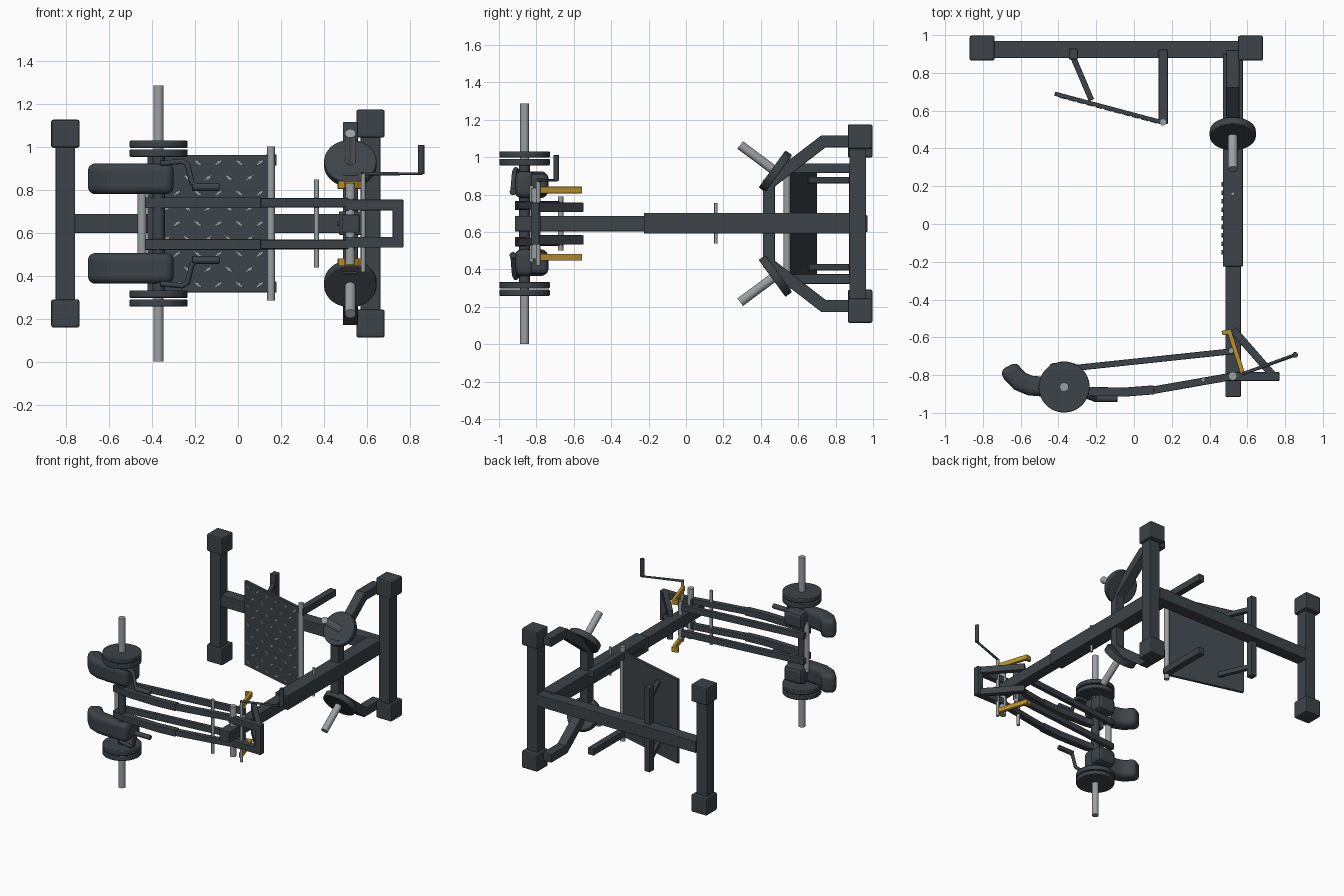
import bpy, bmesh, math
from mathutils import Vector

cube = bpy.data.objects.get("Cube")
if cube:
    bpy.data.objects.remove(cube, do_unlink=True)

MID = 0.645  # height of the mirror plane


def material(name, col, rough=0.6):
    m = bpy.data.materials.new(name)
    m.use_nodes = True
    m.diffuse_color = (*col, 1)
    b = m.node_tree.nodes["Principled BSDF"]
    b.inputs["Base Color"].default_value = (*col, 1)
    b.inputs["Roughness"].default_value = rough
    return m


DARK = material("dark grey steel", (0.046, 0.056, 0.065))
STEEL = material("bare steel", (0.33, 0.35, 0.36))
YELLOW = material("safety yellow", (0.50, 0.29, 0.025))


def finish(bm, name, mat, bevel=0.0, smooth=False, segments=2):
    bmesh.ops.recalc_face_normals(bm, faces=bm.faces)
    me = bpy.data.meshes.new(name)
    bm.to_mesh(me)
    bm.free()
    me.materials.append(mat)
    ob = bpy.data.objects.new(name, me)
    bpy.context.collection.objects.link(ob)
    if bevel:
        mod = ob.modifiers.new("soft edges", "BEVEL")
        mod.width, mod.segments, mod.limit_method = bevel, segments, "ANGLE"
        mod.angle_limit = math.radians(40)
    if smooth:
        bpy.ops.object.select_all(action="DESELECT")
        ob.select_set(True)
        bpy.context.view_layer.objects.active = ob
        bpy.ops.object.shade_smooth_by_angle(angle=math.radians(40))
    return ob


def box(name, x, y, z, mat=DARK, bevel=0.005):
    bm = bmesh.new()
    bmesh.ops.create_cube(bm, size=1)
    for v in bm.verts:
        v.co = [(a + b) / 2 + c * (b - a) for (a, b), c in zip((x, y, z), v.co)]
    return finish(bm, name, mat, bevel)


def rod(name, p, q, r, mat=STEEL, bevel=0.0, sides=32):
    p, q = Vector(p), Vector(q)
    bm = bmesh.new()
    bmesh.ops.create_cone(bm, cap_ends=True, segments=sides, radius1=r, radius2=r,
                          depth=(q - p).length)
    rot = (q - p).to_track_quat("Z", "Y")
    for v in bm.verts:
        v.co = rot @ v.co + (p + q) / 2
    return finish(bm, name, mat, bevel, True)


def ribbon(name, path, width, lo, hi, plane="xy", mat=DARK, bevel=0.004, segments=2):
    """Mitred bar along a flat path, extruded from lo to hi across the plane."""
    pts = [Vector(p) for p in path]
    dirs = [(b - a).normalized() for a, b in zip(pts, pts[1:])]
    left, right = [], []
    for i, p in enumerate(pts):
        a, b = dirs[max(i - 1, 0)], dirs[min(i, len(dirs) - 1)]
        na, nb = Vector((-a.y, a.x)), Vector((-b.y, b.x))
        n = (na + nb).normalized()
        off = n * (width / 2 / n.dot(na))
        left.append(p + off)
        right.append(p - off)
    bm = bmesh.new()
    place = (lambda p, h: (p.x, p.y, h)) if plane == "xy" else (lambda p, h: (h, p.x, p.y))
    rows = [[bm.verts.new(place(p, h)) for p, h in ((l, lo), (l, hi), (r, hi), (r, lo))]
            for l, r in zip(left, right)]
    for a, b in zip(rows, rows[1:]):
        for k in range(4):
            bm.faces.new((a[k], a[(k + 1) % 4], b[(k + 1) % 4], b[k]))
    bm.faces.new(rows[0])
    bm.faces.new(rows[-1])
    return finish(bm, name, mat, bevel, segments > 2, segments)


def bent_tube(name, pts, r, mat=DARK):
    cu = bpy.data.curves.new(name, "CURVE")
    cu.dimensions, cu.bevel_depth, cu.bevel_resolution, cu.use_fill_caps = "3D", r, 3, True
    sp = cu.splines.new("POLY")
    sp.points.add(len(pts) - 1)
    for pt, co in zip(sp.points, pts):
        pt.co = (*co, 1)
    ob = bpy.data.objects.new(name, cu)
    cu.materials.append(mat)
    bpy.context.collection.objects.link(ob)


def span(s, a, b):
    """Height range for offsets a..b from the mirror plane on side s."""
    return tuple(sorted((MID + s * a, MID + s * b)))


# Rear frame: two posts with rubber blocks, joined by a cross bar
for side, x, half in (("right", -0.804, 0.484), ("left", 0.617, 0.531)):
    box(side + "_post", (x - 0.046, x + 0.046), (0.873, 0.963), (MID - half + 0.05, MID + half - 0.05))
    for tag, s in (("upper", 1), ("lower", -1)):
        box(f"{side}_{tag}_end_block", (x - 0.066, x + 0.066), (0.865, 0.997),
            span(s, half - 0.131, half), bevel=0.01)
box("cross_bar", (-0.76, 0.575), (0.878, 0.97), (0.6, 0.69))

# Telescoping spine
box("spine_sleeve", (0.47, 0.577), (-0.225, 0.90), (0.592, 0.702))
box("spine_inner_tube", (0.484, 0.566), (-0.915, -0.2), (0.603, 0.687))
for i in range(9):
    y = 0.21 - i * 0.045
    rod("spine_hole_ring", (0.472, y, MID), (0.464, y, MID), 0.012, DARK, sides=12)
rod("spine_lock_pin", (0.523, 0.16, 0.54), (0.523, 0.16, 0.755), 0.009)

# Foot plate with raised tread
P, Q = Vector((-0.42, 0.69)), Vector((0.155, 0.537))
ribbon("foot_plate", [P, Q], 0.022, 0.325, 0.965, bevel=0.003)
along = (Q - P).normalized()
face_n = Vector((along.y, -along.x))
bm = bmesh.new()
for r in range(9):
    for c in range(6):
        u = 0.045 + 0.1 * c + (0.05 if r % 2 else 0)
        if u > 0.56:
            continue
        tilt = math.radians(35 if (r + c) % 2 else -35)
        ca, sa = math.cos(tilt), math.sin(tilt)
        vs = []
        for a, b in ((-0.023, 0), (0, -0.006), (0.023, 0), (0, 0.006)):
            p = P + along * (u + a * ca - b * sa) + face_n * 0.0115
            vs.append(bm.verts.new((p.x, p.y, 0.361 + 0.071 * r + a * sa + b * ca)))
        f = bm.faces.new(vs)
        top = bmesh.ops.extrude_face_region(bm, geom=[f])["geom"]
        for v in top:
            if isinstance(v, bmesh.types.BMVert):
                v.co += Vector((face_n.x, face_n.y, 0)) * 0.003
finish(bm, "foot_plate_tread", STEEL)
rod("foot_plate_hinge_rod", (0.154, 0.54, 0.287), (0.154, 0.54, 1.003), 0.018)
box("foot_plate_rear_upright", (-0.345, -0.297), (0.872, 0.928), (0.325, 0.965))

for tag, s in (("upper", 1), ("lower", -1)):
    # Foot plate supports
    box(tag + "_plate_arm", (0.13, 0.18), (0.53, 0.923), span(s, 0.27, 0.322))
    ribbon(tag + "_plate_strut", [(-0.325, 0.89), (-0.225, 0.655)], 0.03, *span(s, 0.215, 0.25))

    # Rear weight storage: angled arm, plate and horn
    C = [(0.92, 1.085 - MID), (0.735, 1.085 - MID), (0.443, 0.86 - MID), (0.443, 0)]
    ribbon(tag + "_storage_arm", [(y, MID + s * z) for y, z in C], 0.065, 0.488, 0.558, "yz")
    ax = Vector((0, -0.81, s * 0.587))
    hub = Vector((0.523, 0.478, MID + s * 0.28))
    tip = Vector((0.523, 0.29, MID + s * 0.42))
    rod(tag + "_storage_plate", hub - ax * 0.022, hub + ax * 0.022, 0.122, DARK, 0.005, 48)
    rod(tag + "_storage_horn", hub, tip, 0.025)

    # Loading horn and its pair of weight plates
    hx, hy = -0.37, -0.863
    rod(tag + "_loading_horn", (hx, hy, MID + s * 0.3), (hx, hy, MID + s * 0.643), 0.024)
    for k, (a, b) in enumerate(((0.311, 0.346), (0.353, 0.386))):
        rod(f"{tag}_weight_plate_{k + 1}", (hx, hy, MID + s * a), (hx, hy, MID + s * b),
            0.135, DARK, 0.005, 48)

    # Curved shoulder pad
    pad = [(-0.665, -0.752), (-0.645, -0.79), (-0.605, -0.832), (-0.55, -0.855), (-0.47, -0.862), (-0.30, -0.862)]
    ribbon(tag + "_shoulder_pad", pad, 0.105, *span(s, 0.137, 0.28), bevel=0.035, segments=5)
    box(tag + "_pad_block", (-0.45, -0.30), (-0.84, -0.735), span(s, 0.15, 0.27), bevel=0.025)

    # Bent hand grip
    bent_tube(tag + "_grip_bar", [(x, y, MID + s * z) for x, y, z in (
        (-0.36, -0.90, 0.28), (-0.26, -0.91, 0.29), (-0.235, -0.918, 0.275),
        (-0.215, -0.925, 0.19), (-0.195, -0.925, 0.172), (-0.15, -0.925, 0.17))], 0.013)
    rod(tag + "_grip", (-0.215, -0.925, MID + s * 0.17), (-0.087, -0.925, MID + s * 0.17),
        0.018, DARK, 0.004, 20)

    # Long lever arm, parallel link and pivot frame
    ribbon(tag + "_lever_outer", [(-0.43, -0.86), (-0.30, -0.885), (-0.05, -0.89), (0.105, -0.878)],
           0.048, *span(s, 0.072, 0.122))
    ribbon(tag + "_lever_inner", [(0.10, -0.88), (0.54, -0.803)], 0.040, *span(s, 0.076, 0.118))
    ribbon(tag + "_parallel_link", [(-0.455, -0.777), (0.53, -0.673)], 0.032, *span(s, 0.074, 0.12))
    ribbon(tag + "_pivot_bar", [(0.50, -0.807), (0.77, -0.807)], 0.046, *span(s, 0.062, 0.112))
    ribbon(tag + "_pivot_brace", [(0.525, -0.56), (0.748, -0.815)], 0.04, *span(s, 0.062, 0.112))

    # Safety hook
    ribbon(tag + "_safety_hook", [(0.466, -0.578), (0.505, -0.57), (0.575, -0.79)], 0.024,
           *span(s, 0.162, 0.198), mat=YELLOW, bevel=0.003)

# Yoke upright and cross rods
box("pivot_upright", (0.72, 0.77), (-0.83, -0.784), (0.533, 0.757))
rod("yoke_tube", (-0.37, -0.863, 0.33), (-0.37, -0.863, 0.96), 0.029, DARK)
rod("yoke_cross_rod", (-0.447, -0.81, 0.457), (-0.447, -0.81, 0.835), 0.02)
rod("main_pivot_rod", (0.523, -0.805, 0.455), (0.523, -0.805, 0.835), 0.023)
rod("link_pivot_rod", (0.515, -0.67, 0.5), (0.515, -0.67, 0.79), 0.015)
rod("lever_lock_pin", (0.366, -0.825, 0.44), (0.366, -0.825, 0.85), 0.011)

# Release crank
rod("crank_shaft", (0.583, -0.79, 0.42), (0.583, -0.79, 0.875), 0.011)
bent_tube("crank_arm", [(0.575, -0.793, 0.877), (0.853, -0.693, 0.877), (0.853, -0.693, 0.9)], 0.009)
rod("crank_grip", (0.853, -0.693, 0.875), (0.853, -0.693, 1.012), 0.015, DARK, 0.003, 20)
